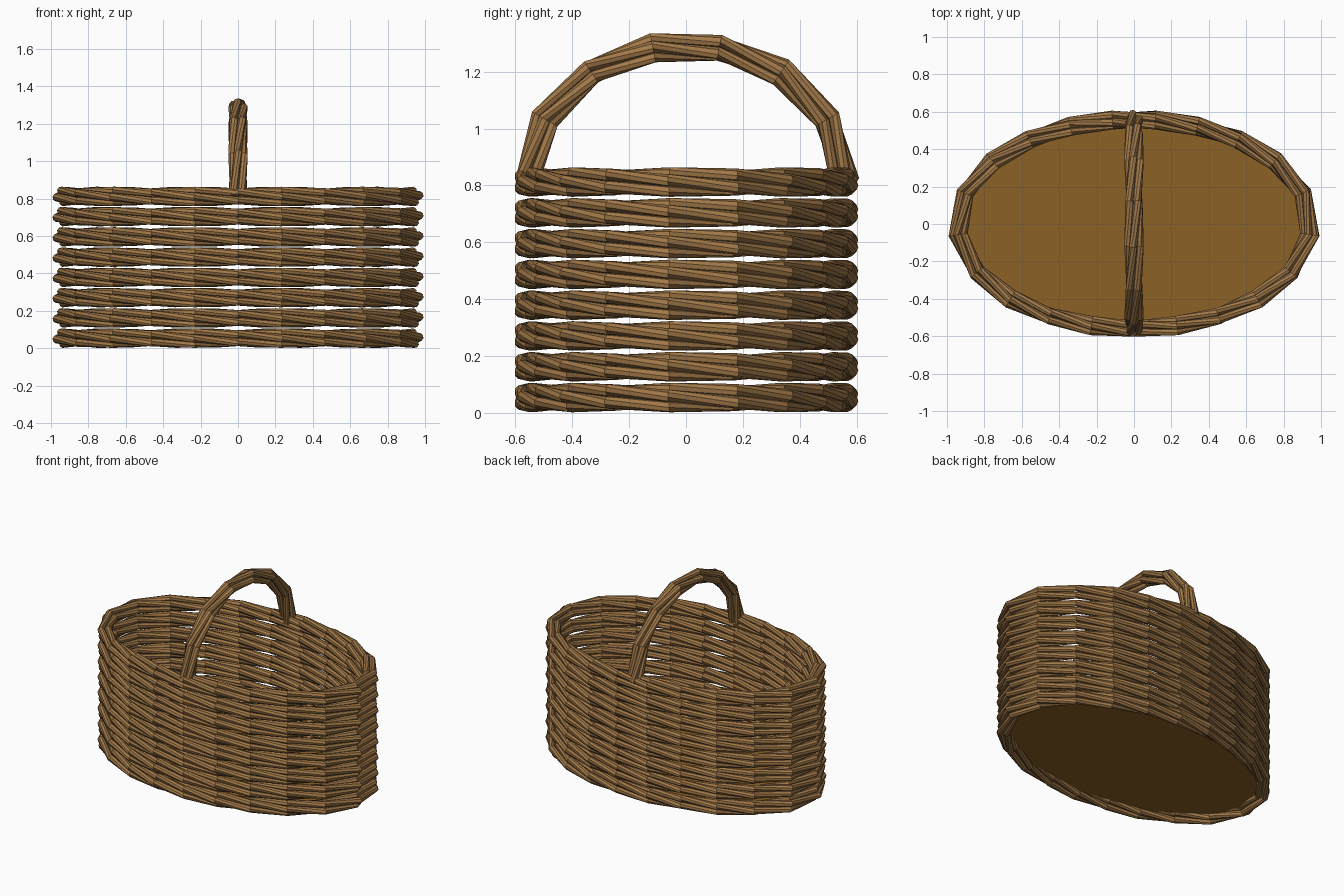
import bpy, math
from mathutils import Vector

if "Cube" in bpy.data.objects:
    bpy.data.objects.remove(bpy.data.objects["Cube"])

def material(name, color):
    m = bpy.data.materials.new(name)
    m.diffuse_color = (*color, 1)
    m.use_nodes = True
    m.node_tree.nodes["Principled BSDF"].inputs["Base Color"].default_value = m.diffuse_color
    return m

WICKER = material("wicker_brown", (0.36, 0.19, 0.065))
FLOOR = material("dark_golden_brown", (0.26, 0.12, 0.018))

A, B = 0.945, 0.56           # semi axes of the rope centre line
OFFSET, STRAND_R, SIDES = 0.031, 0.022, 8

def add_object(name, verts, faces, mat):
    me = bpy.data.meshes.new(name)
    me.from_pydata(verts, [], faces)
    me.materials.append(mat)
    ob = bpy.data.objects.new(name, me)
    bpy.context.collection.objects.link(ob)
    return ob

def even_points(f, t0, t1, n):
    """n + 1 points evenly spaced by length along the curve f(t)."""
    fine = [f(t0 + (t1 - t0) * i / 4000) for i in range(4001)]
    lengths = [0]
    for p, q in zip(fine, fine[1:]):
        lengths.append(lengths[-1] + (q - p).length)
    out, i = [], 0
    for k in range(n + 1):
        while i < 4000 and lengths[i] < lengths[-1] * k / n - 1e-9:
            i += 1
        out.append(fine[i])
    return out

def rope(name, path, side, closed, phase, twist):
    """Four low-poly strands twisted round a path; side is its plane normal."""
    n = len(path)
    verts, faces = [], []
    for s in range(4):
        base = len(verts)
        for k, p in enumerate(path):
            prev = path[k - 1] if closed or k else p
            nxt = path[(k + 1) % n] if closed or k < n - 1 else p
            tangent = (nxt - prev).normalized()
            out = tangent.cross(side).normalized()
            phi = phase - k * twist + s * math.pi / 2
            centre = p + OFFSET * (math.cos(phi) * out + math.sin(phi) * side)
            for j in range(SIDES):
                a = phi + math.tau * (j + 0.5) / SIDES
                verts.append(centre + STRAND_R * (math.cos(a) * out + math.sin(a) * side))
        for k in range(n if closed else n - 1):
            # the closing span joins the polygon rotated by the remaining twist
            wrap = k == n - 1
            s2 = s
            a0 = base + k * SIDES
            if wrap:
                s2 = (s + SHIFT) % 4
                b0 = s2 * n * SIDES
            else:
                b0 = a0 + SIDES
            for j in range(SIDES):
                j2 = (j + 1) % SIDES
                faces.append((a0 + j, a0 + j2, b0 + j2, b0 + j))
        if not closed:
            last = base + (n - 1) * SIDES
            faces.append(tuple(range(base, base + SIDES)))
            faces.append(tuple(reversed(range(last, last + SIDES))))
    ob = add_object(name, verts, faces, WICKER)
    import bmesh
    bm = bmesh.new()
    bm.from_mesh(ob.data)
    bmesh.ops.recalc_face_normals(bm, faces=bm.faces)
    bm.to_mesh(ob.data)
    bm.free()

# Stacked oval rope rings: 10 quarter turns over 21 spans
SEG, QUARTERS = 21, 10
SHIFT = -QUARTERS % 4
oval = even_points(lambda t: Vector((A * math.sin(t), -B * math.cos(t), 0)), 0, math.tau, SEG)[:-1]
for i in range(8):
    z = 0.054 + 0.1083 * i
    rope(f"woven_ring_{i + 1}", [p + Vector((0, 0, z)) for p in oval], Vector((0, 0, 1)),
         True, math.pi / 4, QUARTERS * math.pi / 2 / SEG)

# Arched rope handle from front rim to back rim
arch = even_points(lambda t: Vector((0, -B * math.cos(t), 0.81 + 0.485 * math.sin(t))), 0, math.pi, 7)
rope("handle", arch, Vector((1, 0, 0)), False, math.pi / 4, math.radians(43))

# Thin oval floor
n = len(oval)
low = [p + Vector((0, 0, 0.048)) for p in oval]
high = [p + Vector((0, 0, 0.058)) for p in oval]
sides = [(k, (k + 1) % n, n + (k + 1) % n, n + k) for k in range(n)]
add_object("basket_floor", low + high,
           sides + [tuple(reversed(range(n))), tuple(range(n, 2 * n))], FLOOR)
